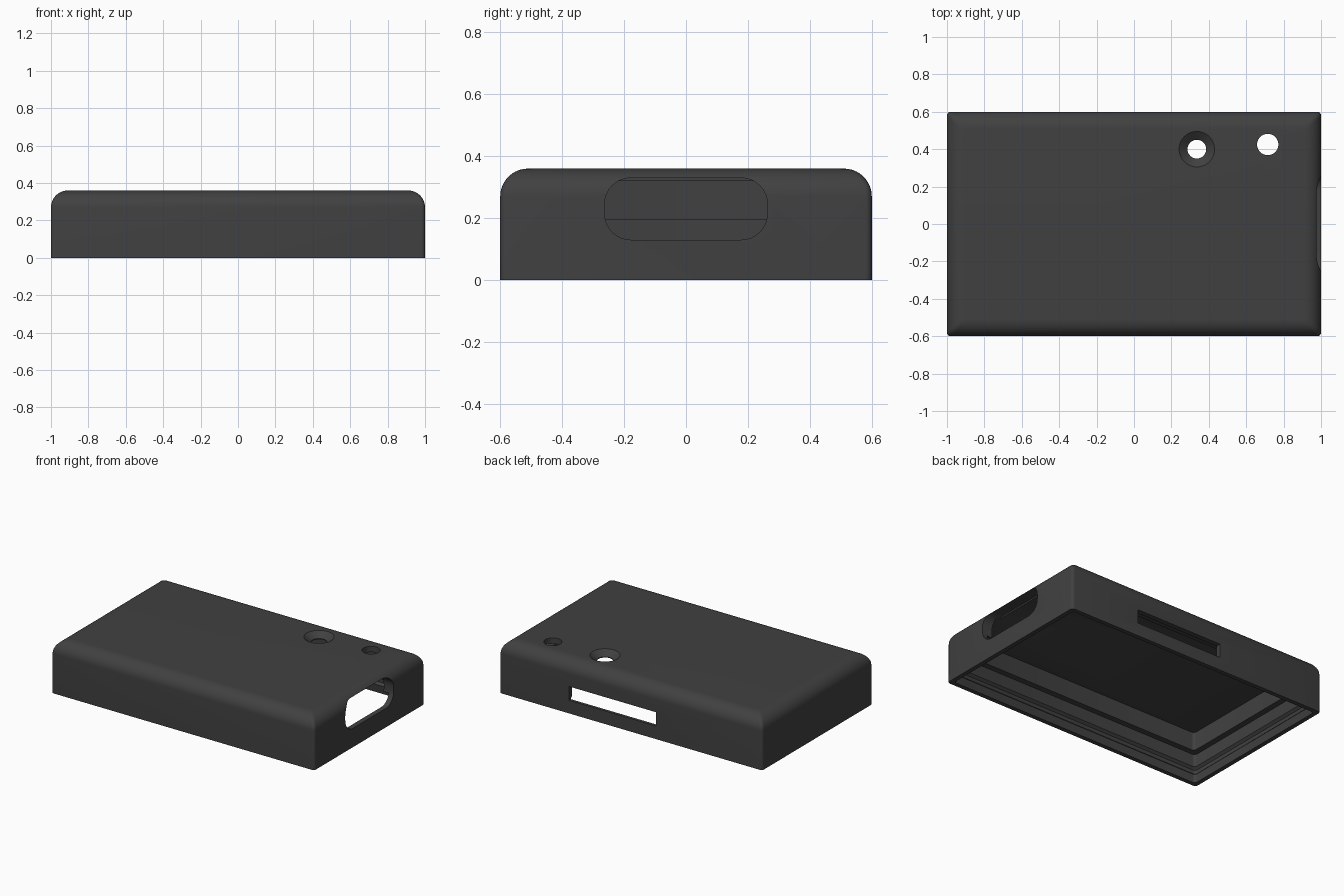
import bpy, bmesh
from math import sin, cos, pi

cube = bpy.data.objects.get("Cube")
if cube:
    bpy.data.objects.remove(cube, do_unlink=True)

HALF_X, HALF_Y, HEIGHT, FILLET = 1.0, 0.6, 0.36, 0.09

charcoal = bpy.data.materials.new("charcoal plastic")
charcoal.use_nodes = True
colour = (0.052, 0.052, 0.052, 1)
charcoal.diffuse_color = colour
charcoal.node_tree.nodes["Principled BSDF"].inputs["Base Color"].default_value = colour


def rounded_rect(hx, hy, r, steps):
    """Counter-clockwise outline of a rectangle with round corners."""
    points = []
    for i, (sx, sy) in enumerate([(1, 1), (-1, 1), (-1, -1), (1, -1)]):
        for k in range(steps + 1):
            a = (i + k / steps) * pi / 2
            points.append((sx * (hx - r) + r * cos(a), sy * (hy - r) + r * sin(a)))
    return points


def loft(name, rings):
    """Closed solid through rings of equal length, capped at both ends."""
    bm = bmesh.new()
    loops = [[bm.verts.new(p) for p in ring] for ring in rings]
    for a, b in zip(loops, loops[1:]):
        for i in range(len(a)):
            j = (i + 1) % len(a)
            bm.faces.new((a[i], a[j], b[j], b[i]))
    bm.faces.new(loops[0][::-1])
    bm.faces.new(loops[-1])
    bmesh.ops.recalc_face_normals(bm, faces=bm.faces)
    mesh = bpy.data.meshes.new(name)
    bm.to_mesh(mesh)
    bm.free()
    mesh.materials.append(charcoal)
    obj = bpy.data.objects.new(name, mesh)
    bpy.context.collection.objects.link(obj)
    return obj


def box_ring(inset, z):
    return [(x, y, z) for x, y in rounded_rect(HALF_X - inset, HALF_Y - inset, 0.02, 4)]


def round_cutter(name, x, y, profile):
    """Turned cutter from (radius, height) pairs."""
    angles = [i * pi / 24 for i in range(48)]
    return loft(name, [[(x + r * cos(a), y + r * sin(a), z) for a in angles]
                       for r, z in profile])


# Case: outer wall, rounded top, then down the hollow inside to the ceiling
inside = [(0.075, 0.32), (0.075, 0.195), (0.035, 0.195), (0.035, 0.11),
          (0.02, 0.095), (0.02, 0.07), (0.035, 0.055), (0.03, 0)]
top = [(FILLET * (1 - cos(k * pi / 20)), HEIGHT - FILLET * (1 - sin(k * pi / 20)))
       for k in range(11)]
case = loft("case_shell", [box_ring(d, z) for d, z in inside + [(0, 0)] + top])

# Openings: side port, back slot, countersunk hole and plain hole
port = rounded_rect(0.263, 0.1, 0.085, 8)
slot = [(-0.19, 0.09), (0.47, 0.09), (0.47, 0.185), (-0.19, 0.185)]
cutters = [
    loft("port_cutter", [[(x, y, z + 0.23) for y, z in port] for x in (0.9, 1.1)]),
    loft("slot_cutter", [[(x, y, z) for x, z in slot] for y in (0.5, 0.7)]),
    round_cutter("countersink_cutter", 0.336, 0.4,
                 [(0.05, 0.25), (0.05, 0.325), (0.095, HEIGHT), (0.095, 0.45)]),
    round_cutter("hole_cutter", 0.715, 0.425, [(0.057, 0.25), (0.057, 0.45)]),
]

bpy.ops.object.select_all(action="DESELECT")
bpy.context.view_layer.objects.active = case
case.select_set(True)
for cutter in cutters:
    cutter.hide_render = True
    mod = case.modifiers.new(cutter.name, "BOOLEAN")
    mod.operation = "DIFFERENCE"
    mod.solver = "EXACT"
    mod.object = cutter
    bpy.ops.object.modifier_apply(modifier=mod.name)
    bpy.data.objects.remove(cutter, do_unlink=True)

bpy.ops.object.shade_smooth_by_angle(angle=pi / 6)
